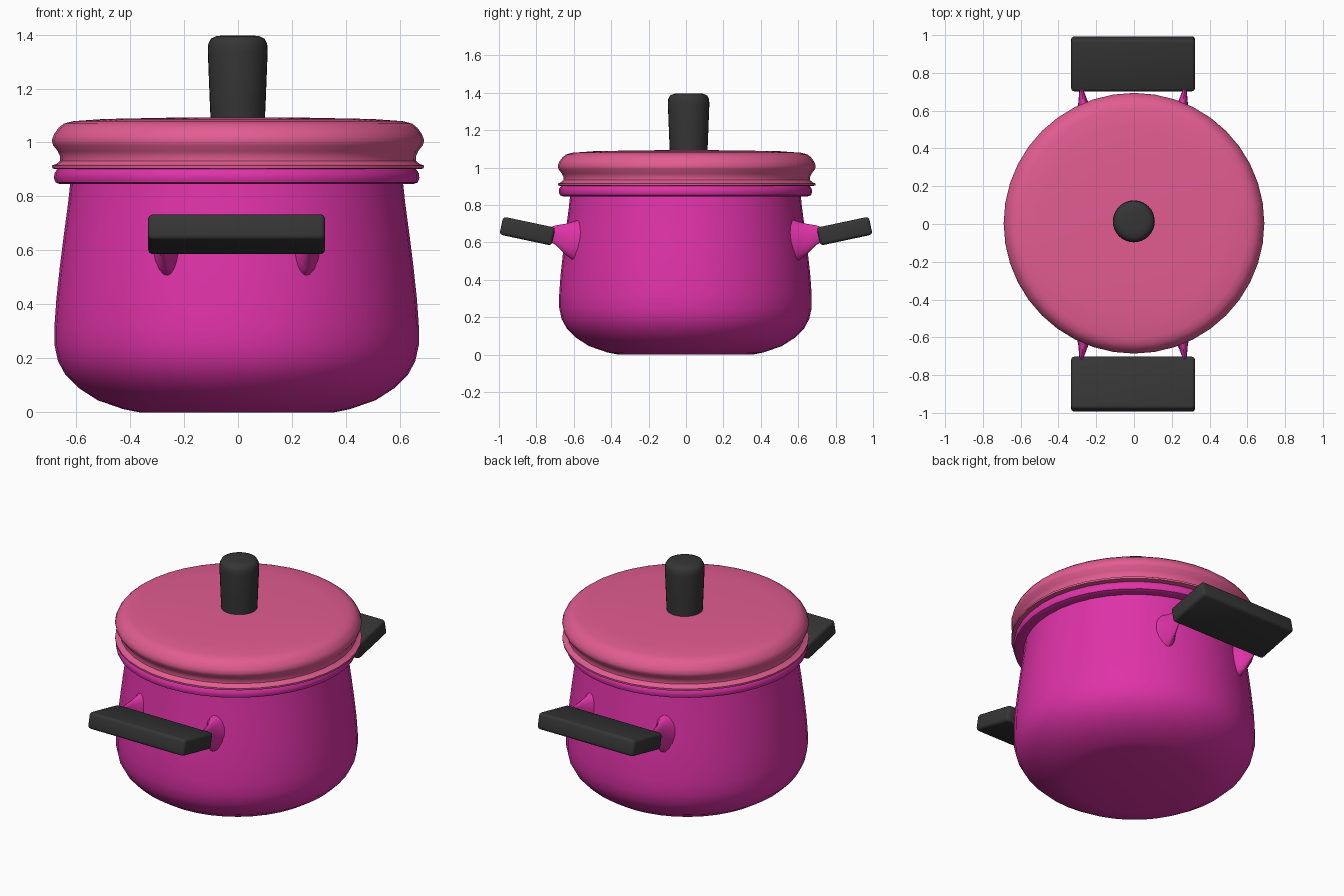
import bpy, bmesh, math
from mathutils import Matrix

if "Cube" in bpy.data.objects:
    bpy.data.objects.remove(bpy.data.objects["Cube"])


def material(name, rgb):
    m = bpy.data.materials.new(name)
    m.diffuse_color = (*rgb, 1)
    m.use_nodes = True
    m.node_tree.nodes["Principled BSDF"].inputs["Base Color"].default_value = m.diffuse_color
    return m


MAGENTA = material("magenta enamel", (0.74, 0.032, 0.39))
ROSE = material("rose lid", (0.76, 0.108, 0.285))
BLACK = material("black plastic", (0.036, 0.036, 0.036))


def finish(bm, name, mat, angle=40):
    bmesh.ops.recalc_face_normals(bm, faces=bm.faces)
    me = bpy.data.meshes.new(name)
    bm.to_mesh(me)
    bm.free()
    me.materials.append(mat)
    ob = bpy.data.objects.new(name, me)
    bpy.context.collection.objects.link(ob)
    bpy.ops.object.select_all(action='DESELECT')
    ob.select_set(True)
    bpy.context.view_layer.objects.active = ob
    bpy.ops.object.shade_smooth_by_angle(angle=math.radians(angle))
    return ob


def lathe(name, profile, mat, centre, steps=40, angle=40):
    bm = bmesh.new()
    vs = [bm.verts.new((r, 0, z)) for r, z in profile]
    es = [bm.edges.new(p) for p in zip(vs, vs[1:])]
    bmesh.ops.spin(bm, geom=vs + es, cent=(0, 0, 0), axis=(0, 0, 1),
                   angle=math.tau, steps=steps)
    bmesh.ops.remove_doubles(bm, verts=bm.verts, dist=0.0005)
    bmesh.ops.translate(bm, verts=bm.verts, vec=(*centre, 0))
    return finish(bm, name, mat, angle)


# Pot body with rolled rim and hollow inside
lathe("pot_body", [
    (0, 0), (0.36, 0), (0.42, 0.012), (0.515, 0.045), (0.585, 0.09),
    (0.635, 0.14), (0.662, 0.19), (0.675, 0.25), (0.675, 0.32), (0.668, 0.42),
    (0.655, 0.54), (0.64, 0.66), (0.624, 0.78), (0.617, 0.846), (0.655, 0.846),
    (0.671, 0.852), (0.677, 0.868), (0.675, 0.886), (0.664, 0.903), (0.6, 0.903),
    (0.6, 0.78), (0.645, 0.3), (0.58, 0.12), (0.36, 0.03), (0, 0.03)],
    MAGENTA, (-0.005, -0.003))

# Lid with a lip and a waisted edge
lathe("lid", [
    (0, 0.901), (0.675, 0.901), (0.688, 0.904), (0.689, 0.915), (0.672, 0.921),
    (0.66, 0.932), (0.659, 0.948), (0.668, 0.968), (0.685, 0.99), (0.69, 1.008),
    (0.682, 1.03), (0.665, 1.054), (0.645, 1.07), (0.61, 1.079), (0.5, 1.087),
    (0.25, 1.092), (0, 1.093)], ROSE, (0, 0.004))

# Knob on the lid
lathe("lid_knob", [
    (0, 1.07), (0.1, 1.07), (0.104, 1.16), (0.111, 1.34), (0.109, 1.366),
    (0.099, 1.385), (0.08, 1.394), (0.05, 1.397), (0, 1.397)],
    BLACK, (-0.001, 0.014), 32)


def grip(name, side):
    # Tilted slab with softened edges
    bm = bmesh.new()
    bmesh.ops.create_cube(bm, size=1)
    bmesh.ops.scale(bm, verts=bm.verts, vec=(0.656, 0.285, 0.098))
    bmesh.ops.bevel(bm, geom=bm.edges[:], offset=0.018, segments=3,
                    profile=0.5, affect='EDGES')
    bm.transform(Matrix.Translation((-0.005, side * 0.848, 0.66)) @
                 Matrix.Rotation(side * math.radians(12), 4, 'X'))
    finish(bm, name, BLACK, 50)


def bracket(name, side, end):
    # Flared strut from pot wall to grip: (y, x, half width, low z, high z)
    bm = bmesh.new()
    rings = []
    for y, x, w, lo, hi in [(0.53, 0.24, 0.085, 0.47, 0.74),
                            (0.59, 0.25, 0.052, 0.495, 0.715),
                            (0.64, 0.263, 0.027, 0.53, 0.70),
                            (0.70, 0.272, 0.013, 0.588, 0.69),
                            (0.74, 0.272, 0.012, 0.61, 0.675)]:
        ring = []
        for i in range(16):
            a = math.tau * i / 16
            ring.append(bm.verts.new((end * (x + w * math.cos(a)) - 0.005, side * y,
                                      (lo + hi) / 2 + (hi - lo) / 2 * math.sin(a))))
        rings.append(ring)
    for a, b in zip(rings, rings[1:]):
        for i in range(16):
            j = (i + 1) % 16
            bm.faces.new((a[i], a[j], b[j], b[i]))
    bm.faces.new(rings[0])
    bm.faces.new(rings[-1])
    finish(bm, name, MAGENTA, 60)


# Two handles, front and back, each on two brackets
for side, where in ((-1, "front"), (1, "back")):
    grip(where + "_handle", side)
    for end, lr in ((-1, "left"), (1, "right")):
        bracket(f"{where}_{lr}_bracket", side, end)
